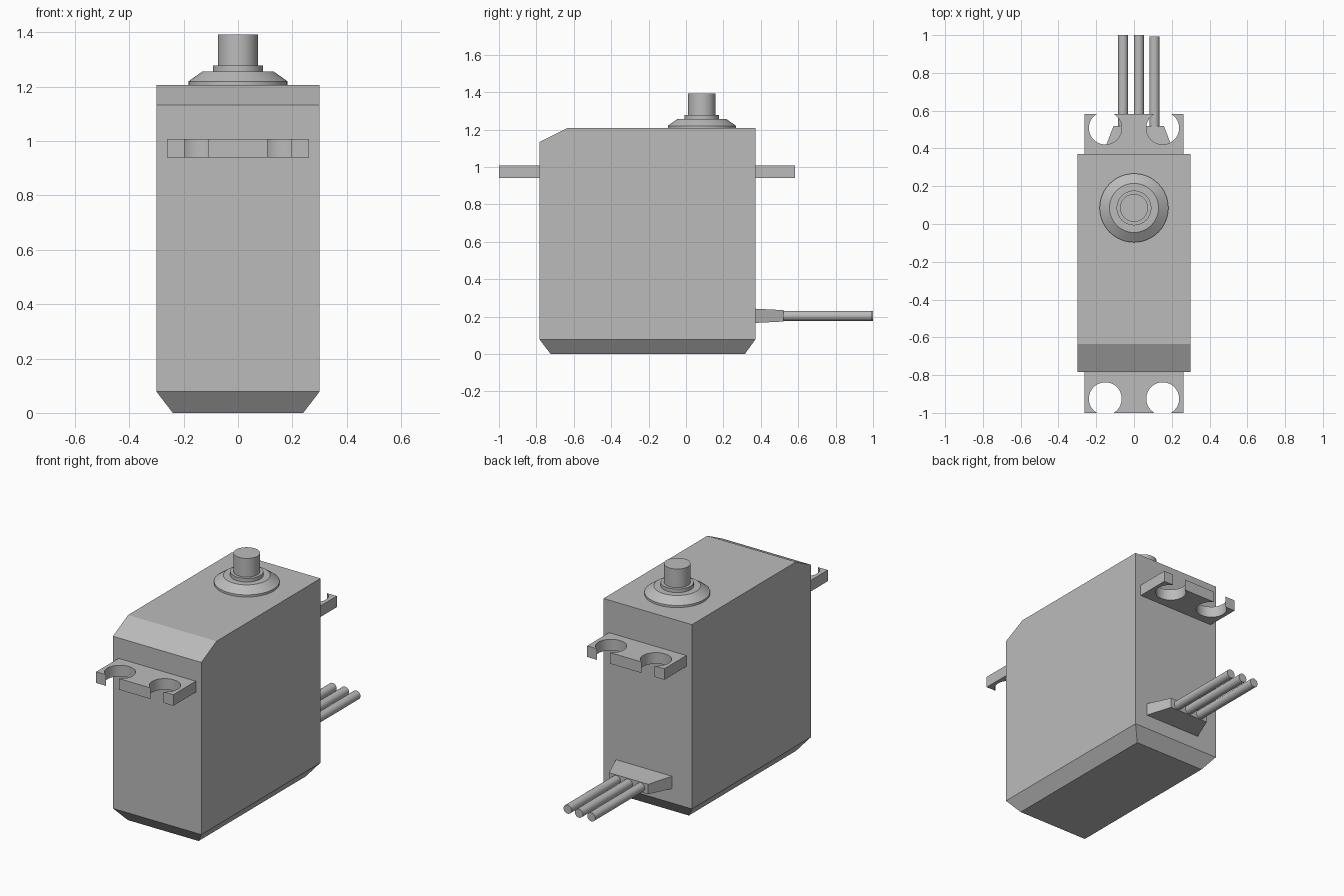
import bpy, bmesh, math
from mathutils import Matrix, Vector

if "Cube" in bpy.data.objects:
    bpy.data.objects.remove(bpy.data.objects["Cube"], do_unlink=True)

grey = bpy.data.materials.new("plain_grey")
grey.use_nodes = True
grey.diffuse_color = (0.5, 0.5, 0.5, 1)
grey.node_tree.nodes["Principled BSDF"].inputs["Base Color"].default_value = (0.5, 0.5, 0.5, 1)


def make(name, bm, smooth=False):
    bmesh.ops.recalc_face_normals(bm, faces=bm.faces)
    mesh = bpy.data.meshes.new(name)
    bm.to_mesh(mesh)
    bm.free()
    mesh.materials.append(grey)
    ob = bpy.data.objects.new(name, mesh)
    bpy.context.collection.objects.link(ob)
    if smooth:
        bpy.ops.object.select_all(action="DESELECT")
        ob.select_set(True)
        bpy.context.view_layer.objects.active = ob
        bpy.ops.object.shade_smooth_by_angle(angle=math.radians(30))
    return ob


def prism(bm, outline, offset):
    """Extrude a closed outline along an offset."""
    face = bm.faces.new([bm.verts.new(p) for p in outline])
    new = bmesh.ops.extrude_face_region(bm, geom=[face])["geom"]
    verts = [g for g in new if isinstance(g, bmesh.types.BMVert)]
    bmesh.ops.translate(bm, verts=verts, vec=offset)
    return verts


HALF, FRONT, BACK, TOP, RIM = 0.3, -0.783, 0.371, 1.207, 0.078

# Case: side profile with a sloped top front edge
bm = bmesh.new()
profile = [(FRONT, RIM), (BACK, RIM), (BACK, TOP), (-0.636, TOP), (FRONT, 1.133)]
prism(bm, [(-HALF, y, z) for y, z in profile], (2 * HALF, 0, 0))
# Tapered base drawn from the underside
under = next(f for f in bm.faces if all(abs(v.co.z - RIM) < 1e-5 for v in f.verts))
new = bmesh.ops.extrude_face_region(bm, geom=[under])["geom"]
bmesh.ops.delete(bm, geom=[under], context="FACES_ONLY")
for v in [g for g in new if isinstance(g, bmesh.types.BMVert)]:
    v.co = (math.copysign(0.24, v.co.x), -0.724 if v.co.y < 0 else 0.315, 0)
make("case", bm)


# Mounting flanges with open round screw slots
def flange(name, wall, end):
    out = 1 if end > wall else -1
    radius, cx, inset = 0.087, 0.152, 0.075
    gap = math.acos(inset / radius)
    arc = []
    for i in range(33):
        a = gap + (2 * math.pi - 2 * gap) * i / 32
        arc.append((cx + radius * math.sin(a), end - out * inset + out * radius * math.cos(a)))
    half = [(0.262, wall), (0.262, end)] + arc
    outline = half + [(-x, y) for x, y in reversed(half)]
    bm = bmesh.new()
    prism(bm, [(x, y, 0.94) for x, y in outline], (0, 0, 0.068))
    make(name, bm, smooth=True)


flange("front_flange", FRONT, -1.0)
flange("back_flange", BACK, 0.583)

# Stepped output shaft, turned around its axis
bm = bmesh.new()
steps = [(0, TOP), (0.182, TOP), (0.182, 1.22), (0.13, 1.257), (0.092, 1.257),
         (0.092, 1.279), (0.074, 1.279), (0.074, 1.393), (0, 1.393)]
axis = Vector((0, 0.085, 0))
verts = [bm.verts.new(axis + Vector((r, 0, z))) for r, z in steps]
edges = [bm.edges.new(pair) for pair in zip(verts, verts[1:])]
bmesh.ops.spin(bm, geom=verts + edges, cent=axis, axis=(0, 0, 1),
               angle=2 * math.pi, steps=48, use_duplicate=False)
bmesh.ops.remove_doubles(bm, verts=bm.verts, dist=0.0005)
make("output_shaft", bm, smooth=True)

# Tapered cable grommet
bm = bmesh.new()
mid_x, mid_z = 0.025, 0.204
corners = [(-1, -1), (1, -1), (1, 1), (-1, 1)]
tip = prism(bm, [(mid_x + 0.19 * i, BACK, mid_z + 0.038 * k) for i, k in corners],
            (0, 0.149, 0))
for v in tip:
    v.co.x = mid_x + (v.co.x - mid_x) * 0.7
    v.co.z = mid_z + (v.co.z - mid_z) * 0.8
make("cable_grommet", bm)

# Three wires
for name, x, end in (("right_wire", -0.058, 1.0), ("middle_wire", 0.026, 1.0),
                     ("left_wire", 0.108, 0.993)):
    start = 0.5
    bm = bmesh.new()
    place = Matrix.Translation((x, (start + end) / 2, mid_z)) @ Matrix.Rotation(math.pi / 2, 4, "X")
    bmesh.ops.create_cone(bm, cap_ends=True, segments=24, radius1=0.027, radius2=0.027,
                          depth=end - start, matrix=place)
    make(name, bm, smooth=True)
